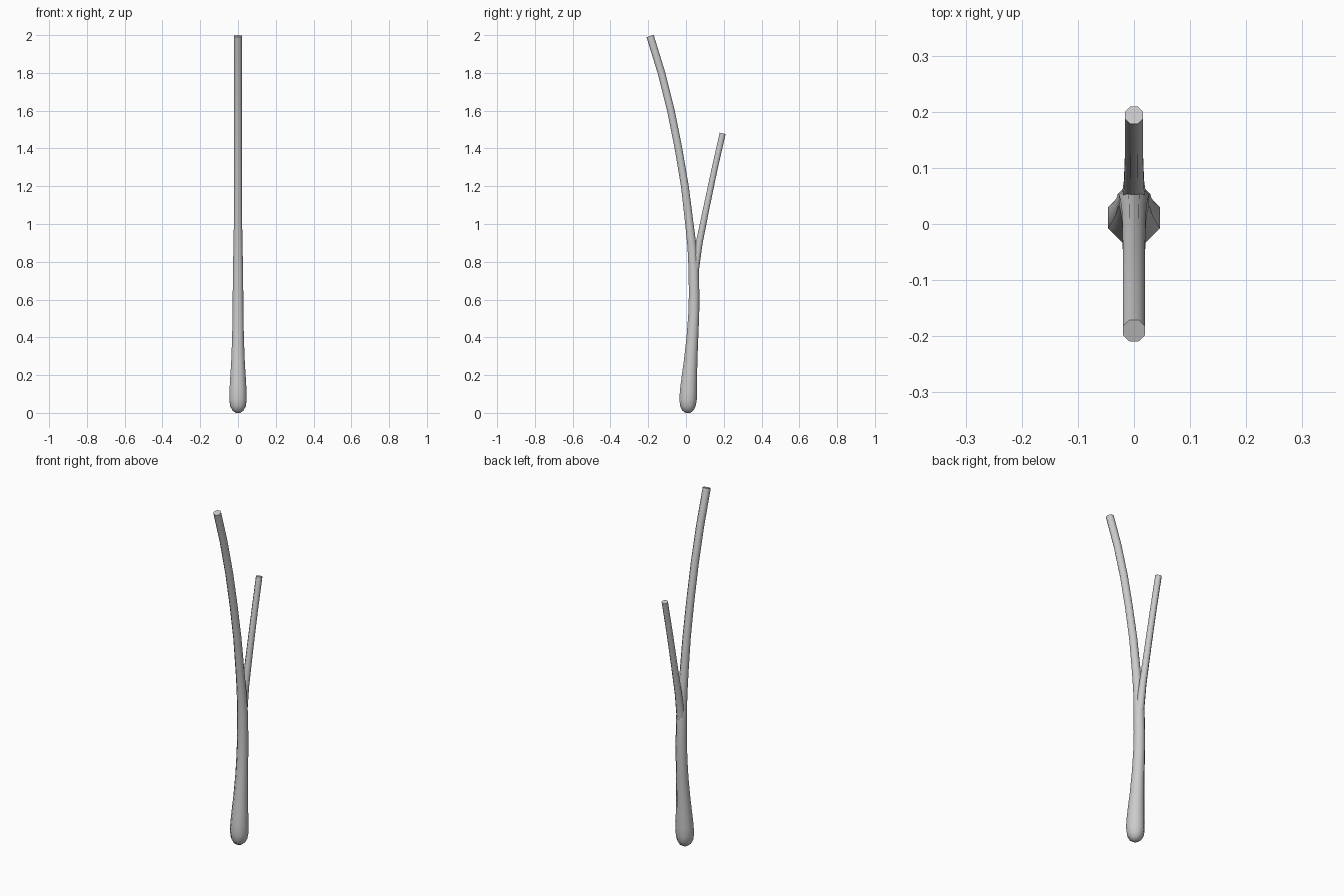
import bpy, bmesh
from math import cos, sin, pi
from mathutils import Vector

if "Cube" in bpy.data.objects:
    bpy.data.objects.remove(bpy.data.objects["Cube"])

SIDES = 8


def tube(name, path):
    """Sweep a round section along (y, z, radius) points lying in the x = 0 plane."""
    bm = bmesh.new()
    pts = [Vector((0, y, z)) for y, z, r in path]
    rings = []
    for i, (p, (_, _, r)) in enumerate(zip(pts, path)):
        t = (pts[min(i + 1, len(pts) - 1)] - pts[max(i - 1, 0)]).normalized()
        side = Vector((1, 0, 0))
        up = t.cross(side)
        k = r / cos(pi / SIDES)  # flats sit at the measured radius
        angles = [2 * pi * (j + 0.5) / SIDES for j in range(SIDES)]
        rings.append([bm.verts.new(p + k * (side * cos(a) + up * sin(a))) for a in angles])
    for a, b in zip(rings, rings[1:]):
        for j in range(SIDES):
            n = (j + 1) % SIDES
            bm.faces.new((a[j], a[n], b[n], b[j]))
    bm.faces.new(rings[0][::-1])
    bm.faces.new(rings[-1])
    bmesh.ops.recalc_face_normals(bm, faces=bm.faces)
    mesh = bpy.data.meshes.new(name)
    bm.to_mesh(mesh)
    bm.free()
    obj = bpy.data.objects.new(name, mesh)
    bpy.context.collection.objects.link(obj)
    bpy.ops.object.select_all(action='DESELECT')
    bpy.context.view_layer.objects.active = obj
    obj.select_set(True)
    bpy.ops.object.shade_smooth_by_angle(angle=pi / 3.2)
    return obj


# Main stem: rounded bulb foot, slight belly, then a curve leaning to the front
tube("main_stem", [
    (0.010, 0.000, 0.012), (0.010, 0.012, 0.029), (0.010, 0.035, 0.041),
    (0.011, 0.070, 0.046), (0.013, 0.120, 0.045), (0.018, 0.190, 0.041),
    (0.024, 0.270, 0.036), (0.034, 0.400, 0.031), (0.041, 0.520, 0.029),
    (0.043, 0.620, 0.028), (0.041, 0.750, 0.027), (0.032, 0.880, 0.024),
    (0.018, 1.000, 0.022), (-0.006, 1.200, 0.0205), (-0.040, 1.400, 0.020),
    (-0.080, 1.600, 0.020), (-0.130, 1.800, 0.020), (-0.190, 1.995, 0.020)])

# Side branch leaving the stem toward the back
tube("side_branch", [
    (0.042, 0.660, 0.020), (0.048, 0.760, 0.021), (0.070, 0.900, 0.018),
    (0.109, 1.090, 0.0165), (0.151, 1.290, 0.016), (0.194, 1.480, 0.016)])
